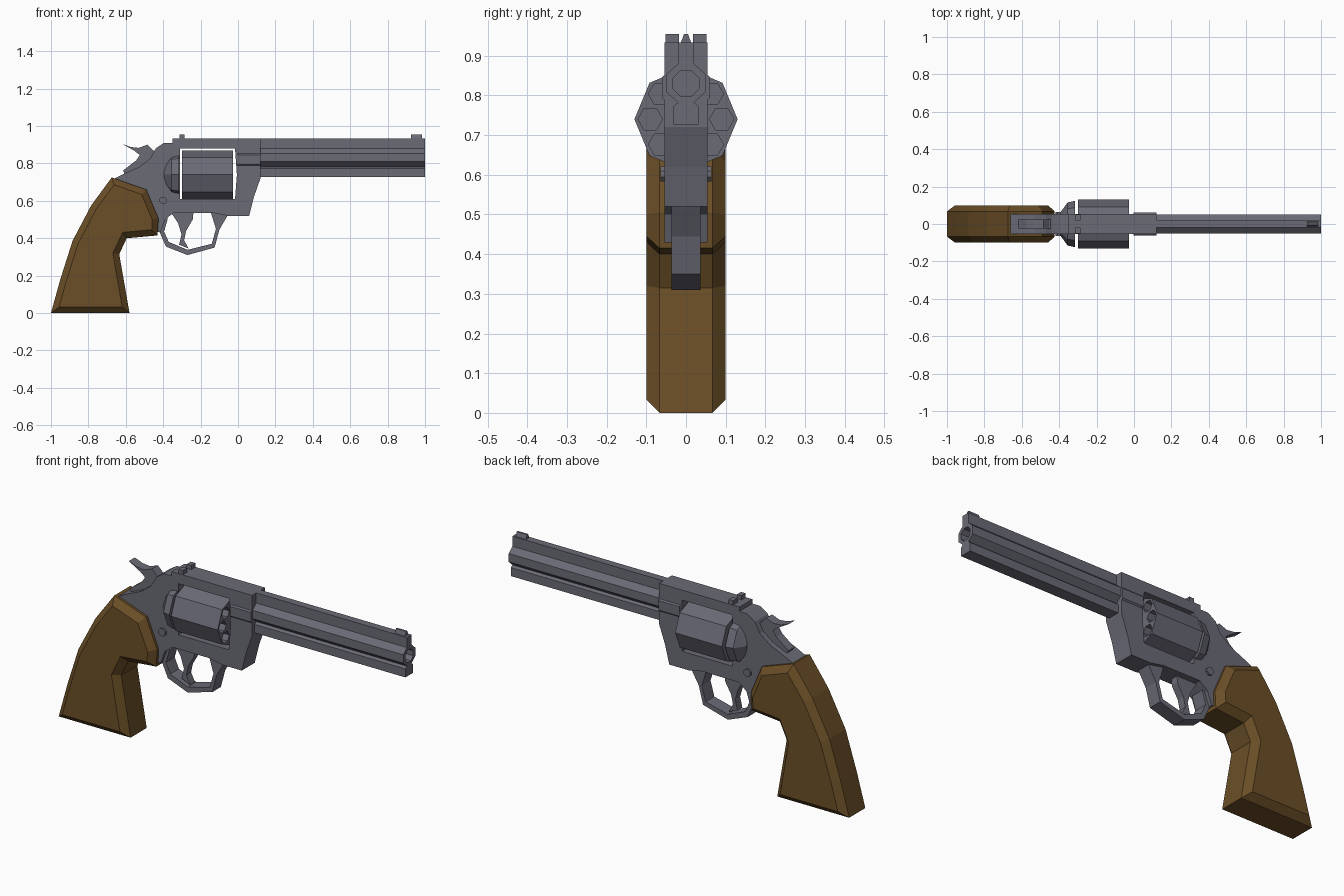
import bpy, bmesh, math

if "Cube" in bpy.data.objects:
    bpy.data.objects.remove(bpy.data.objects["Cube"])


def material(name, rgb):
    m = bpy.data.materials.new(name)
    m.diffuse_color = (*rgb, 1)
    m.use_nodes = True
    m.node_tree.nodes["Principled BSDF"].inputs["Base Color"].default_value = m.diffuse_color
    return m


STEEL = material("blued steel", (0.145, 0.145, 0.182))
WOOD = material("brown wood", (0.145, 0.077, 0.02))


def finish(name, bm, mat):
    bmesh.ops.recalc_face_normals(bm, faces=bm.faces)
    me = bpy.data.meshes.new(name)
    bm.to_mesh(me)
    bm.free()
    me.materials.append(mat)
    ob = bpy.data.objects.new(name, me)
    bpy.context.collection.objects.link(ob)
    return ob


def prism(name, outer, a, b, axis="y", holes=(), depth=None, mat=STEEL, bevel=0):
    """Extrude a profile from a to b; holes start at b and go through or end at depth."""
    bm = bmesh.new()

    def place(p, t):
        return (p[0], t, p[1]) if axis == "y" else (t, p[0], p[1])

    def loop(pts, t):
        vs = [bm.verts.new(place(p, t)) for p in pts]
        n = len(vs)
        return vs, [bm.edges.new((vs[i], vs[(i + 1) % n])) for i in range(n)]

    def wall(v, w):
        n = len(v)
        for i in range(n):
            bm.faces.new((v[i], v[(i + 1) % n], w[(i + 1) % n], w[i]))

    va, ea = loop(outer, a)
    vb, eb = loop(outer, b)
    rim = ea + eb
    end_a, end_b = list(ea), list(eb)
    pairs = [(va, vb)]
    for h in holes:
        v1, e1 = loop(h, b)
        v2, e2 = loop(h, a if depth is None else b - depth)
        end_b += e1
        pairs.append((v1, v2))
        if depth is None:
            end_a += e2
        else:
            bm.faces.new(v2)
    if holes:
        for es in (end_a, end_b):
            bmesh.ops.triangle_fill(bm, use_beauty=True, use_dissolve=False, edges=es)
    else:
        bm.faces.new(va)
        bm.faces.new(vb)
    for v, w in pairs:
        wall(v, w)
    if bevel:
        bmesh.ops.recalc_face_normals(bm, faces=bm.faces)
        bmesh.ops.bevel(bm, geom=rim, offset=bevel, segments=1,
                        affect="EDGES", offset_type="OFFSET")
    return finish(name, bm, mat)


def ngon(cy, cz, r, n, turn=0.0):
    return [(cy + r * math.cos(turn + math.tau * i / n),
             cz + r * math.sin(turn + math.tau * i / n)) for i in range(n)]


def box(name, x0, x1, y0, y1, z0, z1):
    return prism(name, [(x0, z0), (x1, z0), (x1, z1), (x0, z1)], y0, y1)


# Grip with chamfered sides
prism("grip", [(-1, 0), (-.95, .18), (-.885, .385), (-.785, .575), (-.675, .725),
               (-.49, .66), (-.425, .505), (-.43, .415), (-.595, .40),
               (-.635, .315), (-.58, 0)], -.1, .1, mat=WOOD, bevel=.033)

# Frame plate with the cylinder window
prism("frame", [(-.67, .715), (-.61, .745), (-.53, .78), (-.47, .825), (-.44, .88),
                (-.395, .91), (-.35, .91), (-.35, .933), (.12, .933), (.12, .72),
                (.085, .62), (.06, .52), (-.055, .52), (-.13, .535), (-.345, .535),
                (-.39, .50), (-.415, .43), (-.47, .45), (-.62, .66)], -.054, .054,
      holes=[[(-.31, .61), (-.016, .61), (-.006, .74), (-.016, .88), (-.31, .88)]])
prism("barrel_collar", ngon(0, .82, .066, 8, math.pi / 8), -.004, .119, "x")

# Barrel: sight rib, octagonal tube and lower lug in one section
half = [(.02, .933), (.02, .88), (.05, .853), (.05, .809), (.02, .782),
        (.032, .772), (.032, .727)]
prism("barrel", half + [(-y, z) for y, z in reversed(half)], .1, 1, "x",
      holes=[ngon(0, .83, .035, 8, math.pi / 8)], depth=.3)

# Cylinder with chambers
prism("cylinder", ngon(0, .74, .13, 8), -.3, -.028, "x",
      holes=[ngon(*ngon(0, .74, .09, 8)[i], .031, 6) for i in range(8)], depth=.15)

# Recoil shield, tapering towards the rear
bm = bmesh.new()
rings = [[bm.verts.new((x, y, z)) for y, z in ngon(0, .74, r, 8)]
         for x, r in ((-.315, .124), (-.355, .115), (-.395, .06))]
for p, q in zip(rings, rings[1:]):
    for i in range(8):
        bm.faces.new((p[i], p[(i + 1) % 8], q[(i + 1) % 8], q[i]))
bm.faces.new(rings[0])
bm.faces.new(rings[-1])
finish("recoil_shield", bm, STEEL)

# Trigger guard and trigger
prism("trigger_guard", [(-.055, .522), (-.10, .445), (-.125, .35), (-.27, .31),
                        (-.385, .355), (-.418, .43), (-.40, .51), (-.375, .505),
                        (-.395, .435), (-.37, .38), (-.27, .338), (-.14, .37),
                        (-.118, .45), (-.145, .537)], -.036, .036)
prism("trigger", [(-.36, .54), (-.32, .48), (-.302, .42), (-.315, .365), (-.265, .345),
                  (-.288, .39), (-.277, .44), (-.242, .50), (-.238, .54)], -.02, .02)

# Hammer
prism("hammer", [(-.62, .905), (-.575, .888), (-.53, .883), (-.485, .9), (-.455, .87),
                 (-.43, .86), (-.44, .77), (-.6, .735), (-.615, .762), (-.545, .815),
                 (-.525, .845), (-.555, .868)], -.025, .025)

# Sights
prism("front_sight", [(-.014, .93), (.014, .93), (.005, .955), (-.005, .955)],
      .925, .985, "x")
for side, s in (("left", 1), ("right", -1)):
    y0, y1 = sorted((s * .018, s * .052))
    box("rear_sight_" + side, -.312, -.285, y0, y1, .93, .955)

# Side pin
prism("frame_pin", ngon(-.4, .602, .021, 8, math.pi / 8), -.064, .064)
